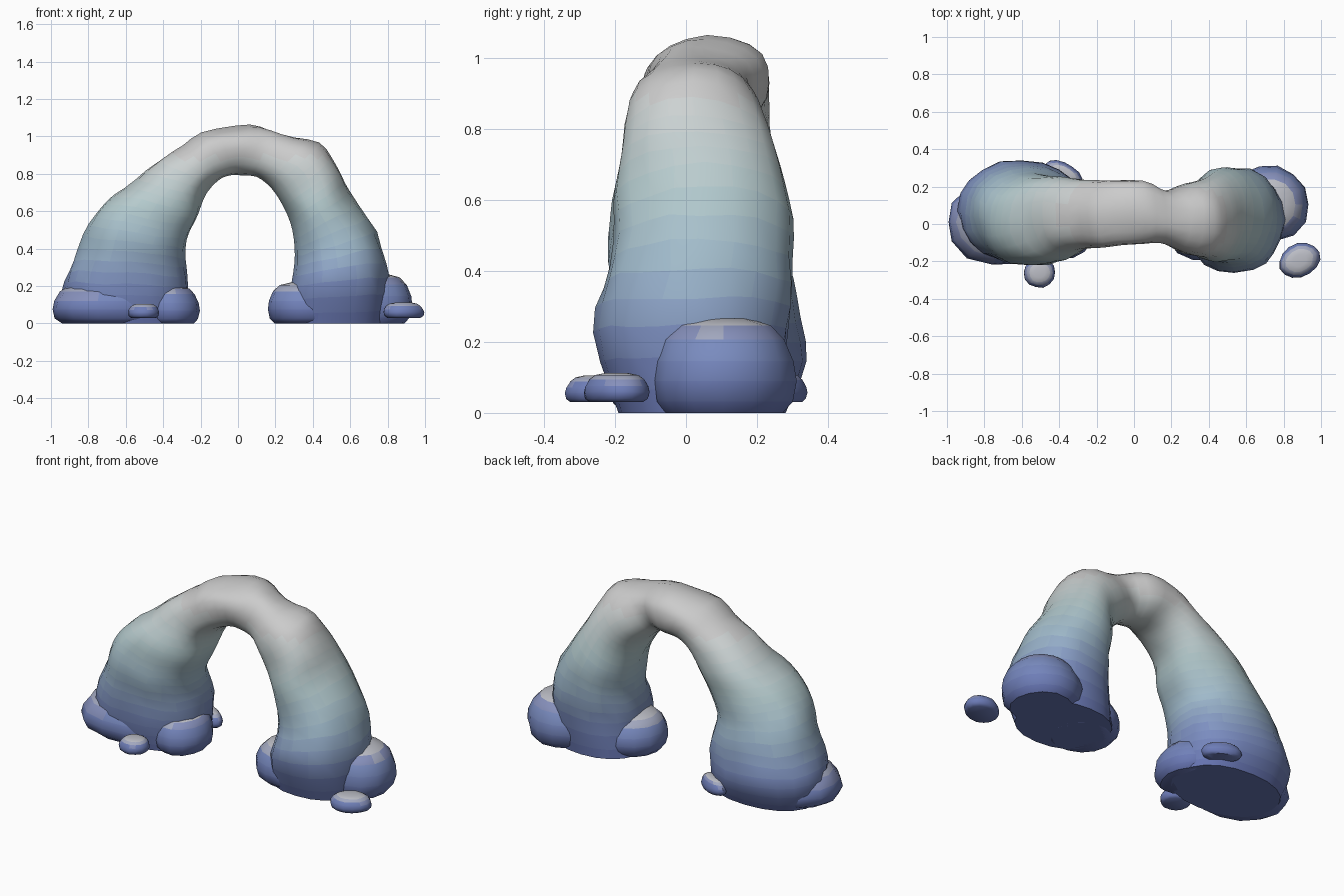
import bpy, bmesh, math
from mathutils import Vector, noise

if "Cube" in bpy.data.objects:
    bpy.data.objects.remove(bpy.data.objects["Cube"])

# Height gradient: blue foot, teal middle, grey crown
STOPS = [(0.0, (0.13, 0.17, 0.44)), (0.2, (0.20, 0.27, 0.53)), (0.42, (0.34, 0.48, 0.59)),
         (0.62, (0.45, 0.59, 0.61)), (0.85, (0.60, 0.64, 0.64)), (1.0, (0.66, 0.66, 0.66))]
BANDS = 36
DUSTY = [(0.24, 0.28, 0.50, 1), (0.36, 0.39, 0.52, 1), (0.50, 0.51, 0.56, 1)]


def gradient(t):
    for (a, ca), (b, cb) in zip(STOPS, STOPS[1:]):
        if t <= b:
            f = (t - a) / (b - a)
            return [p + (q - p) * f for p, q in zip(ca, cb)] + [1]
    return list(STOPS[-1][1]) + [1]


MATS = []
for k, col in enumerate([gradient((k + 0.5) / BANDS) for k in range(BANDS)] + DUSTY):
    m = bpy.data.materials.new(f"stone_{k}")
    m.diffuse_color = col
    m.use_nodes = True
    m.node_tree.nodes["Principled BSDF"].inputs["Base Color"].default_value = m.diffuse_color
    MATS.append(m)


def band(t):
    return max(0, min(BANDS - 1, int(t * BANDS)))


def finish(name, bm, pick):
    bmesh.ops.recalc_face_normals(bm, faces=bm.faces)
    for f in bm.faces:
        f.material_index = pick(f)
    mesh = bpy.data.meshes.new(name)
    bm.to_mesh(mesh)
    bm.free()
    for m in MATS:
        mesh.materials.append(m)
    ob = bpy.data.objects.new(name, mesh)
    bpy.context.collection.objects.link(ob)
    bpy.ops.object.select_all(action='DESELECT')
    ob.select_set(True)
    bpy.context.view_layer.objects.active = ob
    bpy.ops.object.shade_smooth_by_angle(angle=math.radians(45))
    return ob


def skin(bm, loops):
    """Join closed loops into a capped tube."""
    n = len(loops[0])
    for a, b in zip(loops, loops[1:]):
        for k in range(n):
            bm.faces.new((a[k], a[(k + 1) % n], b[(k + 1) % n], b[k]))
    bm.faces.new(loops[0])
    bm.faces.new(loops[-1])


def catmull(pts, steps):
    out = []
    for i in range(len(pts) - 1):
        p0, p1, p2, p3 = (pts[max(0, min(len(pts) - 1, i + d))] for d in (-1, 0, 1, 2))
        for s in range(steps):
            t = s / steps
            out.append([0.5 * (2 * b + (c - a) * t + (2 * a - 5 * b + 4 * c - d) * t * t
                               + (3 * b - a - 3 * c + d) * t ** 3)
                        for a, b, c, d in zip(p0, p1, p2, p3)])
    return out + [list(pts[-1])]


def spow(v, p):
    return math.copysign(abs(v) ** p, v)


# Arch: rings given by outer x, z, inner x, z and depth range y0, y1
RINGS = [
    (-.90, 0, -.27, 0, -.17, .28), (-.94, .16, -.265, .14, -.20, .34),
    (-.88, .34, -.27, .30, -.21, .31), (-.80, .53, -.28, .44, -.22, .27),
    (-.71, .64, -.22, .56, -.21, .25), (-.55, .77, -.18, .67, -.16, .25),
    (-.36, .92, -.11, .76, -.13, .23), (-.19, 1.02, -.05, .79, -.12, .23),
    (.06, 1.06, .02, .80, -.11, .24), (.24, 1.01, .11, .785, -.12, .18),
    (.43, .955, .19, .72, -.17, .22), (.53, .84, .25, .62, -.19, .25),
    (.60, .70, .29, .50, -.20, .29), (.74, .48, .30, .36, -.21, .30),
    (.80, .25, .28, .20, -.26, .29), (.78, 0, .25, 0, -.19, .26)]


def build_arch(sides=20):
    bm = bmesh.new()
    loops = []
    for ox, oz, ix, iz, y0, y1 in catmull(RINGS, 3):
        mid = Vector(((ox + ix) / 2, (y0 + y1) / 2, (oz + iz) / 2))
        half = Vector(((ox - ix) / 2, 0, (oz - iz) / 2))
        loop = []
        for k in range(sides):
            a = 2 * math.pi * k / sides
            p = mid + half * spow(math.cos(a), 0.9)
            p.y += (y1 - y0) / 2 * spow(math.sin(a), 0.9)
            p += noise.noise_vector(p * 6) * 0.018 * min(1, p.z * 4)
            p.z = max(0, p.z)
            loop.append(bm.verts.new(p))
        loops.append(loop)
    skin(bm, loops)
    return finish("arch", bm, lambda f: band(f.calc_center_median().z))


# Boulder profile: radius and height fractions, undercut foot, tapered rounded top
PROFILE = [(.80, 0), (.94, .12), (1, .34), (.96, .55), (.84, .78), (.66, .93), (.35, 1.0)]


def rock(name, x, y, rx, ry, z0, z1, turn=0, sides=14):
    bm = bmesh.new()
    loops = []
    for r, h in PROFILE:
        loop = []
        for k in range(sides):
            a = 2 * math.pi * k / sides
            d = Vector((math.cos(a), math.sin(a), h))
            wob = r * (1 + 0.07 * noise.noise(d * 1.6 + Vector((x * 7, y * 7, 3))))
            px, py = d.x * rx * wob, d.y * ry * wob
            loop.append(bm.verts.new((x + px * math.cos(turn) - py * math.sin(turn),
                                      y + px * math.sin(turn) + py * math.cos(turn),
                                      z0 + (z1 - z0) * h)))
        loops.append(loop)
    skin(bm, loops)

    def pick(f):
        up = f.normal.z
        if up > 0.5:
            return BANDS + (up > 0.7) + (up > 0.9)
        return band(f.calc_center_median().z)
    return finish(name, bm, pick)


build_arch()

# Boulders around the feet
rock("left_outer_boulder", -.68, .01, .325, .235, 0, .22)
rock("left_inner_boulder", -.36, 0, .155, .19, 0, .20)
rock("right_outer_boulder", .72, .105, .215, .21, 0, .265)
rock("right_inner_boulder", .36, 0, .205, .20, 0, .22)

# Loose pebbles
rock("front_left_pebble", -.505, -.26, .085, .08, .03, .105)
rock("front_right_pebble", .885, -.195, .115, .09, .03, .112, 0.4)
rock("back_left_pebble", -.375, .27, .11, .055, .03, .11, -0.5)
